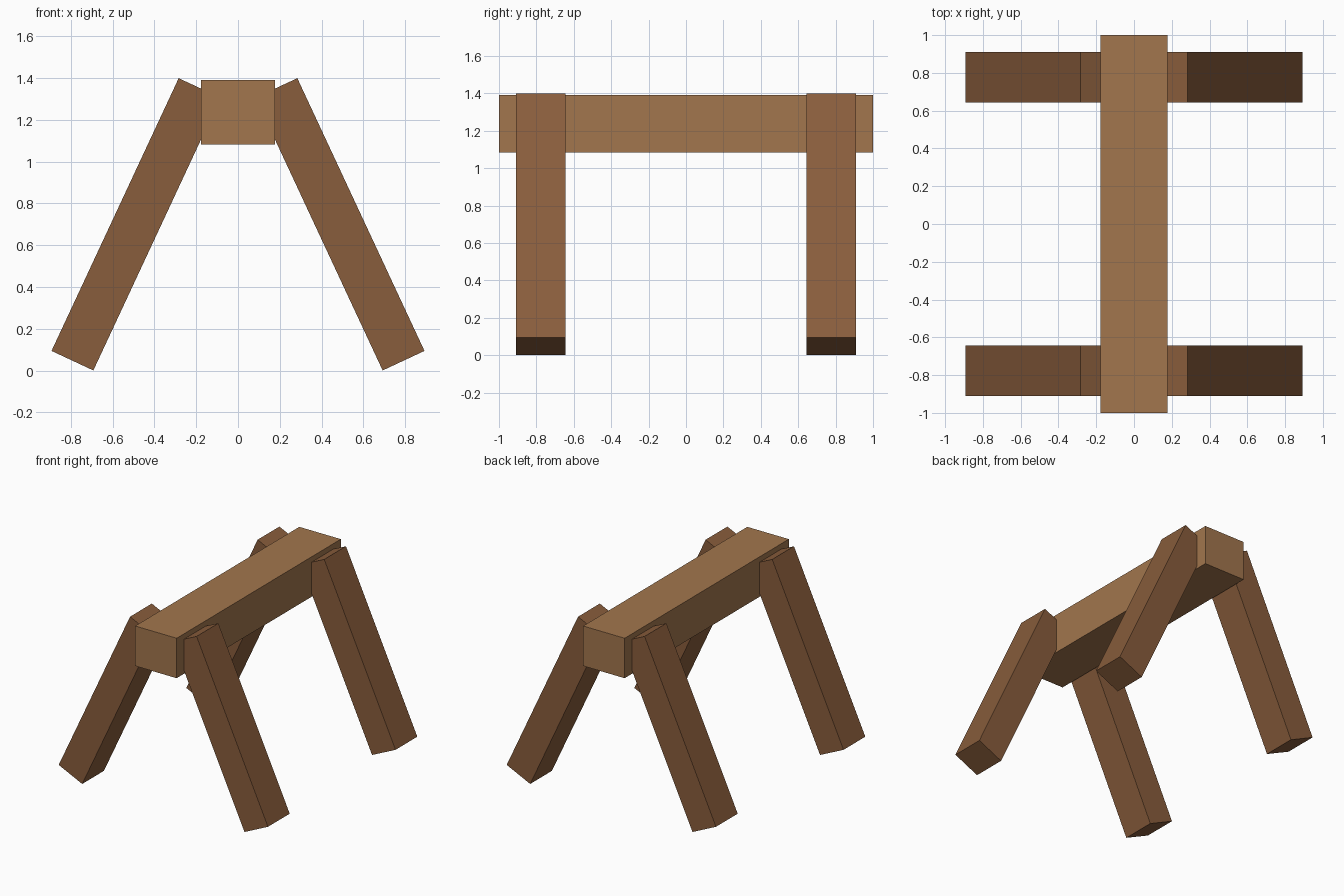
import bpy
from math import radians

if "Cube" in bpy.data.objects:
    bpy.data.objects.remove(bpy.data.objects["Cube"])


def material(name, color):
    m = bpy.data.materials.new(name)
    m.diffuse_color = color
    m.use_nodes = True
    m.node_tree.nodes["Principled BSDF"].inputs["Base Color"].default_value = m.diffuse_color
    return m


def box(name, center, size, mat, tilt=0.0):
    bpy.ops.mesh.primitive_cube_add(size=1, location=center)
    ob = bpy.context.object
    ob.name = name
    ob.scale = size
    bpy.ops.object.transform_apply(location=False, rotation=False, scale=True)
    ob.rotation_euler = (0, radians(tilt), 0)
    ob.data.materials.append(mat)
    return ob


beam_wood = material("beam_wood", (0.36, 0.18, 0.075, 1))
leg_wood = material("leg_wood", (0.25, 0.11, 0.045, 1))

# Horizontal top beam
box("top_beam", (0, 0, 1.237), (0.354, 2.0, 0.308), beam_wood)

# Four splayed legs, their tops sunk into the sides of the beam
for side, sx in (("left", -1), ("right", 1)):
    for end, sy in (("front", -1), ("back", 1)):
        box(f"{end}_{side}_leg", (sx * 0.488, sy * 0.777, 0.70),
            (0.221, 0.265, 1.44), leg_wood, tilt=-25 * sx)
